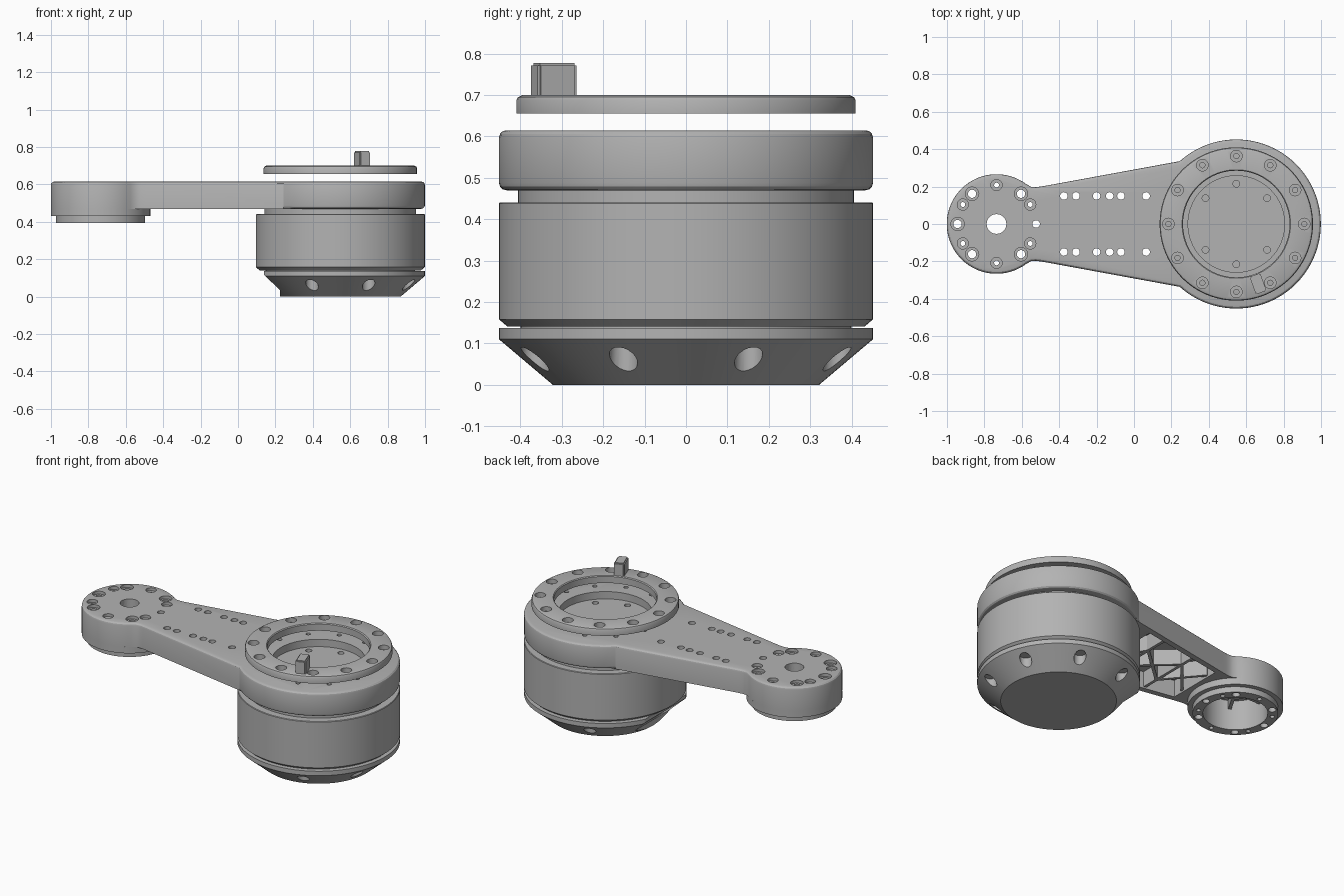
import bpy, bmesh, math
from mathutils import Matrix, Vector

cube = bpy.data.objects.get("Cube")
if cube:
    bpy.data.objects.remove(cube, do_unlink=True)

grey = bpy.data.materials.new("machined_grey")
grey.use_nodes = True
grey.diffuse_color = (0.45, 0.45, 0.45, 1)
grey.node_tree.nodes["Principled BSDF"].inputs["Base Color"].default_value = grey.diffuse_color

MOTOR = (0.547, 0)     # motor axis
HUB = (-0.735, 0)      # small end axis
TOP, BASE = 0.615, 0.47


def lathe(bm, profile, centre=(0, 0), closed=False, steps=96):
    """Revolve (radius, height) points around a vertical axis."""
    cx, cy = centre
    vs = [bm.verts.new((cx + r, cy, z)) for r, z in profile]
    es = [bm.edges.new(p) for p in zip(vs, vs[1:])]
    if closed:
        es.append(bm.edges.new((vs[-1], vs[0])))
    out = bmesh.ops.spin(bm, geom=vs + es, cent=(cx, cy, 0), axis=(0, 0, 1),
                         angle=math.tau, steps=steps, use_merge=True)
    bmesh.ops.remove_doubles(bm, verts=bm.verts[:], dist=1e-5)


def hole(bm, centre, r, low, high, wide=None, seat=None):
    """Drill, with an optional wider counterbore above the seat."""
    prof = [(0, low), (r, low)]
    if wide:
        prof += [(r, seat), (wide, seat)]
    prof += [(wide or r, high), (0, high)]
    lathe(bm, prof, centre, steps=20)


def prism(bm, points, vec):
    face = bm.faces.new([bm.verts.new(p) for p in points])
    ext = bmesh.ops.extrude_face_region(bm, geom=[face])["geom"]
    bmesh.ops.translate(bm, vec=vec, verts=[g for g in ext if isinstance(g, bmesh.types.BMVert)])


def box(bm, centre, size, angle=0):
    m = Matrix.Translation(centre) @ Matrix.Rotation(angle, 4, 'Z') @ Matrix.Diagonal((*size, 1))
    return bmesh.ops.create_cube(bm, size=1, matrix=m)["verts"]


def finish(bm, name):
    bmesh.ops.recalc_face_normals(bm, faces=bm.faces[:])
    mesh = bpy.data.meshes.new(name)
    bm.to_mesh(mesh)
    bm.free()
    mesh.materials.append(grey)
    ob = bpy.data.objects.new(name, mesh)
    bpy.context.collection.objects.link(ob)
    return ob


def activate(ob):
    bpy.ops.object.select_all(action='DESELECT')
    ob.select_set(True)
    bpy.context.view_layer.objects.active = ob


def cut(ob, bm):
    cutter = finish(bm, "cutter")
    cutter.hide_render = True
    mod = ob.modifiers.new("cut", 'BOOLEAN')
    mod.operation, mod.solver, mod.object = 'DIFFERENCE', 'EXACT', cutter
    activate(ob)
    bpy.ops.object.modifier_apply(modifier=mod.name)
    bpy.data.objects.remove(cutter, do_unlink=True)


def smooth(ob):
    activate(ob)
    bpy.ops.object.shade_smooth_by_angle(angle=math.radians(28))


def turned(name, profile, centre, closed=False):
    bm = bmesh.new()
    lathe(bm, profile, centre, closed)
    return finish(bm, name)


def polar(centre, r, degrees):
    a = math.radians(degrees)
    return (centre[0] + r * math.cos(a), centre[1] + r * math.sin(a))


# Motor: conical end cap with screw pockets and a cable notch
cap = turned("motor_end_cap", [(0, 0), (0.322, 0), (0.452, 0.11), (0.452, 0.137), (0, 0.137)], MOTOR)
bm = bmesh.new()
for k in range(8):
    hole(bm, polar(MOTOR, 0.395, 22.5 + 45 * k), 0.034, -0.05, 0.092)
notch = [(0.225, -0.05), (0.225, 0.035), (0.14, 0.115), (0.14, 0.2), (0, 0.2), (0, -0.05)]
prism(bm, [(x, -0.21, z) for x, z in notch], (0, 0.42, 0))
cut(cap, bm)
smooth(cap)

# Motor: housing and the neck under the arm
smooth(turned("motor_core", [(0, 0.13), (0.4, 0.13), (0.4, 0.15), (0, 0.15)], MOTOR))
smooth(turned("motor_housing", [(0, 0.141), (0.432, 0.141), (0.452, 0.158), (0.452, 0.438),
                                (0.449, 0.441), (0, 0.441)], MOTOR))
smooth(turned("motor_neck", [(0, 0.435), (0.406, 0.435), (0.406, 0.48), (0, 0.48)], MOTOR))

# Arm: outline of two discs joined by tapering sides
side = [polar(MOTOR, 0.452, 132 * k / 32) for k in range(33)]
side += [(-0.47, 0.205), (-0.5, 0.2), (-0.525, 0.197), (-0.55, 0.199)]
side += [polar(HUB, 0.266, 53 + 127 * k / 28) for k in range(29)]
outline = side + [(x, -y) for x, y in side[-2:0:-1]]
bm = bmesh.new()
prism(bm, [(x, y, BASE) for x, y in outline], (0, 0, TOP - BASE))
rim = []
for e in bm.edges:
    z = [v.co.z for v in e.verts]
    on_top = min(z) > TOP - 0.001
    under_disc = max(z) < BASE + 0.001 and min(v.co.x for v in e.verts) > 0.23
    if on_top or under_disc:
        rim.append(e)
bmesh.ops.bevel(bm, geom=rim, offset=0.018, segments=3, profile=0.5, affect='EDGES')
arm = finish(bm, "arm")


def half_width(x):
    return 0.165 + 0.182 * (x + 0.5)


# Arm: open pocket below, hub cavity, and round recess above
bm = bmesh.new()
ends = (-0.44, 0.12)
pocket = [(ends[0], -half_width(ends[0])), (ends[1], -half_width(ends[1])),
          (ends[1], half_width(ends[1])), (ends[0], half_width(ends[0]))]
prism(bm, [(x, y, 0.4) for x, y in pocket], (0, 0, 0.175))
lathe(bm, [(0, 0.4), (0.18, 0.4), (0.18, 0.58), (0, 0.58)], HUB)
lathe(bm, [(0, 0.57), (0.258, 0.57), (0.258, 0.7), (0, 0.7)], MOTOR)
cut(arm, bm)


def hub_holes(bm):
    for a in (51, 129, 180, 231, 309):
        hole(bm, polar(HUB, 0.208, a), 0.022, 0.3, 0.7, 0.036, 0.597)
    for a in (30, 90, 150, 210, 270, 330):
        hole(bm, polar(HUB, 0.208, a), 0.013, 0.3, 0.7, 0.03, 0.597)
    hole(bm, polar(HUB, 0.212, 0), 0.02, 0.3, 0.7)


# Arm: drilled holes
bm = bmesh.new()
hub_holes(bm)
hole(bm, HUB, 0.053, 0.3, 0.7)
for x in (-0.375, -0.31, -0.2, -0.13, -0.07, 0.065):
    for y in (-0.15, 0.15):
        hole(bm, (x, y), 0.02, 0.4, 0.7)
for a in (40, 90, 140, 220, 270, 320):
    hole(bm, polar(MOTOR, 0.215, a), 0.018, 0.545, 0.62)
for k in range(12):
    hole(bm, polar(MOTOR, 0.335, 15 + 30 * k), 0.013, 0.59, 0.7)
cut(arm, bm)
smooth(arm)

# Hub: lower collar, centre boss and spokes
collar = turned("hub_collar", [(0.18, 0.395), (0.238, 0.395), (0.238, 0.43), (0.266, 0.43),
                               (0.266, BASE), (0.18, BASE)], HUB, True)
bm = bmesh.new()
hub_holes(bm)
cut(collar, bm)
smooth(collar)
smooth(turned("hub_boss", [(0.053, 0.53), (0.078, 0.53), (0.078, 0.585), (0.053, 0.585)], HUB, True))
for k in range(6):
    bm = bmesh.new()
    x, y = polar(HUB, 0.128, 60 * k)
    box(bm, (x, y, 0.555), (0.112, 0.018, 0.06), math.radians(60 * k))
    finish(bm, "hub_spoke")


# Arm: cross and diagonal ribs inside the pocket
def rib(a, b):
    d = Vector(b) - Vector(a)
    mid = (Vector(a) + Vector(b)) / 2
    bm = bmesh.new()
    box(bm, (mid.x, mid.y, 0.53), (d.length, 0.018, 0.1), math.atan2(d.y, d.x))
    finish(bm, "arm_rib")


stations = (-0.44, -0.255, -0.01, 0.12)
for x in stations[1:3]:
    rib((x, -half_width(x) - 0.005), (x, half_width(x) + 0.005))
for x0, x1 in zip(stations, stations[1:]):
    for s in (-1, 1):
        rib((x0, -0.11 * s), (x1, 0.11 * s))

# Clamp ring floating above the arm
ring = turned("clamp_ring", [(0.285, 0.655), (0.41, 0.655), (0.41, 0.687), (0.406, 0.695),
                             (0.396, 0.7), (0.29, 0.7), (0.285, 0.695)], MOTOR, True)
bm = bmesh.new()
for k in range(12):
    hole(bm, polar(MOTOR, 0.363, 30 * k), 0.014, 0.6, 0.8, 0.031, 0.672)
cut(ring, bm)
smooth(ring)

# Stop tab on the ring
bm = bmesh.new()
x, y = polar(MOTOR, 0.34, -70)
box(bm, (x, y, 0.735), (0.1, 0.06, 0.086), math.radians(-70))
bmesh.ops.bevel(bm, geom=bm.edges[:], offset=0.006, segments=2, affect='EDGES')
smooth(finish(bm, "stop_tab"))
